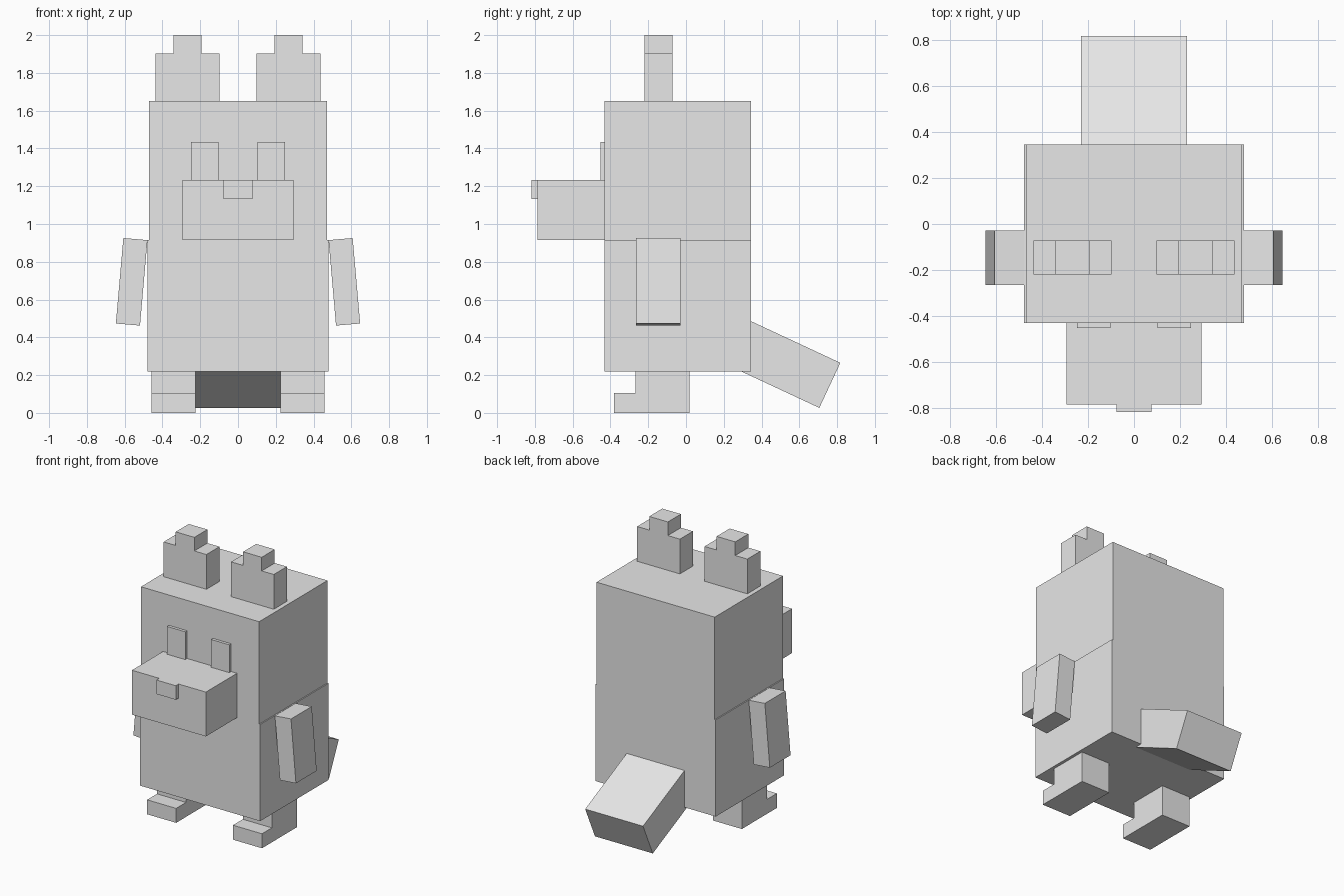
import bpy
import bmesh
import math
from mathutils import Matrix, Vector

cube = bpy.data.objects.get("Cube")
if cube:
    bpy.data.objects.remove(cube, do_unlink=True)

# One plain colour for everything
grey = bpy.data.materials.new("plain_grey")
grey.use_nodes = True
colour = (0.8, 0.8, 0.8, 1)
grey.diffuse_color = colour
grey.node_tree.nodes["Principled BSDF"].inputs["Base Color"].default_value = colour


def finish(name, bm):
    bmesh.ops.recalc_face_normals(bm, faces=bm.faces[:])
    mesh = bpy.data.meshes.new(name)
    bm.to_mesh(mesh)
    bm.free()
    mesh.materials.append(grey)
    obj = bpy.data.objects.new(name, mesh)
    bpy.context.collection.objects.link(obj)
    return obj


def box(name, x, y, z):
    """Box spanning the given (low, high) ranges, with its origin at its centre."""
    bm = bmesh.new()
    size = [r[1] - r[0] for r in (x, y, z)]
    bmesh.ops.create_cube(bm, size=1, matrix=Matrix.Diagonal((*size, 1)))
    obj = finish(name, bm)
    obj.location = [(r[0] + r[1]) / 2 for r in (x, y, z)]
    return obj


def prism(name, points, depth):
    """Outline given as 3D points, extruded along the depth vector."""
    bm = bmesh.new()
    face = bm.faces.new([bm.verts.new(p) for p in points])
    result = bmesh.ops.extrude_face_region(bm, geom=[face], use_keep_orig=True)
    moved = [g for g in result["geom"] if isinstance(g, bmesh.types.BMVert)]
    bmesh.ops.translate(bm, verts=moved, vec=Vector(depth))
    return finish(name, bm)


# Body, head and face
front, back = -0.431, 0.345
box("body", (-0.478, 0.478), (front, back), (0.22, 0.915))
box("head", (-0.47, 0.47), (front, back), (0.915, 1.652))
box("snout", (-0.294, 0.294), (-0.785, front), (0.915, 1.234))
box("nose", (-0.077, 0.077), (-0.817, -0.785), (1.133, 1.234))

# Tail, sloping down behind the body
angle = math.radians(25)
along = Vector((0, math.cos(angle), -math.sin(angle)))
across = Vector((0, math.sin(angle), math.cos(angle)))
length, thick = 0.55, 0.263
tip = Vector((0, 0.817, 0.265))
tail = box("tail", (-0.23, 0.23), (0, length), (0, thick))
tail.rotation_euler.x = -angle
tail.location = tip - along * length / 2 - across * thick / 2

# Paired parts
for side, s in (("left", 1), ("right", -1)):
    box(side + "_eye", sorted((s * 0.103, s * 0.248)), (-0.452, front), (1.234, 1.434))

    arm = box(side + "_arm", (-0.064, 0.064), (-0.265, -0.029), (-0.227, 0.227))
    arm.location.x = s * 0.563
    arm.location.z = 0.694
    arm.rotation_euler.y = -s * math.radians(5)

    # Stepped ear
    half, top_half, centre = 0.17, 0.074, s * 0.268
    outline = [(-half, 1.652), (half, 1.652), (half, 1.902), (top_half, 1.902),
               (top_half, 2), (-top_half, 2), (-top_half, 1.902), (-half, 1.902)]
    prism(side + "_ear", [(centre + x, -0.219, z) for x, z in outline], (0, 0.148, 0))

    # Leg with a foot sticking out in front
    outline = [(-0.38, 0), (0.018, 0), (0.018, 0.22), (-0.268, 0.22),
               (-0.268, 0.104), (-0.38, 0.104)]
    prism(side + "_leg", [(s * 0.226, y, z) for y, z in outline], (s * 0.231, 0, 0))
